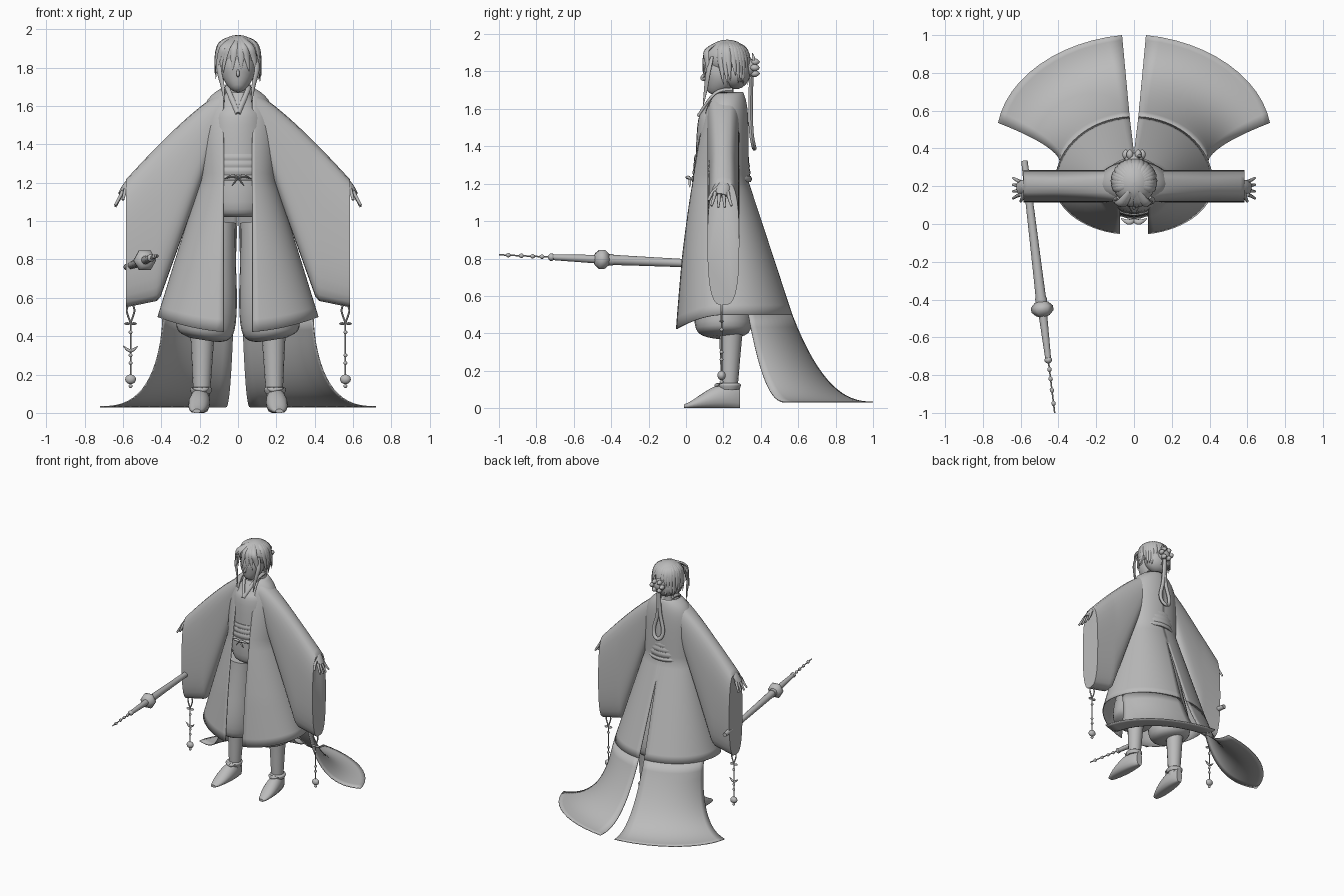
import bpy, bmesh, math, random
from mathutils import Vector

random.seed(4)
default_cube = bpy.data.objects.get("Cube")
if default_cube:
    bpy.data.objects.remove(default_cube)

grey = bpy.data.materials.new("plain grey")
grey.use_nodes = True
grey.diffuse_color = (0.5, 0.5, 0.5, 1)
grey.node_tree.nodes["Principled BSDF"].inputs["Base Color"].default_value = grey.diffuse_color


# Width rules along a strand, from start (s = 0) to end (s = 1)
def even(s):
    return 1


def spindle(s):
    return math.sin(math.pi * s)


def pointed(s):
    return math.sin(math.pi * (0.2 + 0.8 * s))


def narrowing(s):
    return 1 - 0.4 * s


def baggy(s):
    return math.sin(math.pi * (0.22 + 0.63 * s ** 1.6))


def head_shape(s):
    return 0.2 + 0.8 * math.sin(math.pi * 0.8 * s)


def steps(count):
    return [k / count for k in range(count + 1)]


def turns(count):
    return [math.tau * k / count for k in range(count)]


def rounded(value, power):
    return math.copysign(abs(value) ** power, value)


def resample(points, parts=5):
    """Smooth curve through a few points."""
    points = [Vector(p) for p in points]
    padded = [points[0]] + points + [points[-1]]
    curve = []
    for a, b, c, d in zip(padded, padded[1:], padded[2:], padded[3:]):
        for t in steps(parts)[:-1]:
            bend = (2 * a - 5 * b + 4 * c - d) + t * (3 * (b - c) + d - a)
            curve.append(b + t / 2 * (c - a + t * bend))
    return curve + [points[-1]]


def skin(name, rings, closed=True, mirror=False):
    """Join rings of points into a surface; open ones become thin cloth."""
    bm = bmesh.new()
    grid = [[bm.verts.new(point) for point in ring] for ring in rings]
    size = len(grid[0])
    for upper, lower in zip(grid, grid[1:]):
        for j in range(size if closed else size - 1):
            k = (j + 1) % size
            bm.faces.new((upper[j], upper[k], lower[k], lower[j]))
    if closed:
        bm.faces.new(grid[0])
        bm.faces.new(grid[-1])
    bmesh.ops.recalc_face_normals(bm, faces=bm.faces)
    mesh = bpy.data.meshes.new(name)
    bm.to_mesh(mesh)
    bm.free()
    mesh.shade_smooth()
    mesh.set_sharp_from_angle(angle=math.radians(45))
    mesh.materials.append(grey)
    part = bpy.data.objects.new(name, mesh)
    bpy.context.collection.objects.link(part)
    if not closed:
        part.modifiers.new("cloth", 'SOLIDIFY').thickness = 0.006
    if mirror:
        part.modifiers.new("mirror", 'MIRROR')


def loft(name, centre, depth, rows, mirror=False):
    """Upright form from rows of height and radius."""
    x, y = centre
    skin(name, [[(x + r * math.cos(t), y + r * depth * math.sin(t), z) for t in turns(28)]
                for z, r in resample(rows)], mirror=mirror)


def ball(name, centre, size):
    rings = []
    for s in steps(14):
        tilt = math.pi * (0.01 + 0.98 * s)
        rings.append([Vector(centre) + Vector((size[0] * math.sin(tilt) * math.cos(t),
                                               size[1] * math.sin(tilt) * math.sin(t),
                                               size[2] * math.cos(tilt))) for t in turns(24)])
    skin(name, rings)


def tube(name, path, width, shape=even, flat=1, mirror=False, sides=8):
    """Strand along a path, its width following a rule."""
    points = resample(path)
    side, rings = None, []
    for s, point, before, after in zip(steps(len(points) - 1), points,
                                       points[:1] + points, points[1:] + points[-1:]):
        along = (after - before).normalized()
        if side is None:
            side = along.cross(Vector((0, 0, 1)))
            if side.length < 0.3:
                side = along.cross(Vector((0, -1, 0)))
        side = (side - along * side.dot(along)).normalized()
        normal = side.cross(along) * flat
        radius = max(width * shape(s), 0.001)
        rings.append([point + radius * (side * math.cos(t) + normal * math.sin(t))
                      for t in turns(sides)])
    skin(name, rings, mirror=mirror)


# Long coat, open at the front and split at the back
def coat_point(z, u):
    down = 1.69 - z
    collar = math.exp(-down / 0.06)
    flare = max(0, down - 0.48)
    half = 0.2 - 0.11 * collar + 0.31 * flare
    front = 0.16 - 0.2 * math.sqrt(down)
    back = 0.335 - 0.03 * collar + 0.33 * flare
    start = math.asin(0.075 / half)
    end = math.pi - math.asin(max(0, 1.08 - z) * 0.04 / half)
    turn = start + (end - start) * u
    c, middle = math.cos(turn), 0.21
    y = middle - c * (middle - front if c > 0 else back - middle)
    hem = 0.08 * max(c, 0) ** 2 * max(0, 0.8 - z) / 0.3
    return Vector((half * math.sin(turn), y, z - hem))


coat_hem = 0.5
skin("coat", [[coat_point(1.69 + (coat_hem - 1.69) * s ** 1.3, u) for u in steps(32)]
              for s in steps(30)], closed=False, mirror=True)

# Train sweeping out behind along the ground
hem_line = [coat_point(coat_hem, 0.6 + 0.4 * u) for u in steps(12)]
train = [hem_line]
for s in steps(16)[1:]:
    z = 0.035 + (coat_hem - 0.035) * (1 - s) ** 2.4
    side_x = hem_line[0].x + (0.72 - hem_line[0].x) * s ** 1.6
    side_y = hem_line[0].y + (0.535 - hem_line[0].y) * s
    back_x = hem_line[-1].x + 0.04 * s
    back_y = hem_line[-1].y + (1 - hem_line[-1].y) * s
    row = []
    for u in steps(12):
        out = 0.8 * math.cos(u * math.pi / 2) + 0.2 * (1 - u)
        rear = 0.8 * math.sin(u * math.pi / 2) + 0.2 * u
        row.append((back_x + (side_x - back_x) * out, side_y + (back_y - side_y) * rear, z))
    train.append(row)
skin("coat_train", train, closed=False, mirror=True)

# Deep hanging sleeves
sleeve = []
for s in steps(24):
    top = 1.66 - 0.445 * s ** 1.2
    low = max(1.45 - 1.35 * s, 0.65 - 0.1 * s)
    middle, half = (top + low) / 2, (top - low) / 2
    sleeve.append([(0.1 + 0.485 * s, 0.2 + 0.085 * rounded(math.cos(t), 0.6),
                    middle + half * rounded(math.sin(t), 0.8)) for t in turns(28)])
skin("sleeve", sleeve, mirror=True)

# Hands
tube("palm", [(0.55, 0.2, 1.22), (0.585, 0.2, 1.185), (0.61, 0.19, 1.14)], 0.034, flat=0.45, mirror=True)
for k in range(4):
    spread = k - 1.5
    y, length = 0.19 + 0.022 * spread, 0.085 - 0.008 * abs(spread)
    tube("finger", [(0.6, y, 1.155), (0.62, y + 0.006 * spread, 1.155 - length / 2),
                    (0.64, y + 0.014 * spread, 1.155 - length)], 0.011, narrowing, mirror=True)
tube("thumb", [(0.58, 0.175, 1.18), (0.59, 0.14, 1.15), (0.6, 0.12, 1.11)], 0.012, narrowing, mirror=True)

# Inner robe, sash and cord
waist = (0, 0.19)
loft("robe", waist, 0.87, [(1.02, 0.11), (1.1, 0.16), (1.5, 0.15), (1.6, 0.11), (1.67, 0.06)])
for k in range(3):
    z, r = 1.33 - 0.035 * k, 0.17 + 0.004 * k
    loft("sash_band", waist, 0.87, [(z - 0.02, r - 0.005), (z, r), (z + 0.02, r - 0.005)])
loft("sash_cord", waist, 0.95, [(1.21, 0.165), (1.225, 0.172), (1.24, 0.165)])
tube("cord_bow", [(0, 0.02, 1.225), (0.03, 0.01, 1.235), (0.07, 0.03, 1.22)], 0.014, pointed, 0.6, True)
tube("cord_end", [(0, 0.02, 1.225), (0.035, 0.02, 1.18)], 0.008, pointed, 0.6, True)
tube("robe_collar", [(0.055, 0.25, 1.7), (0.05, 0.16, 1.68), (0, 0.07, 1.56)], 0.014, mirror=True)

# Baggy trousers, legs and shoes
tube("trouser_leg", [(0.11, 0.2, 1), (0.14, 0.2, 0.7), (0.17, 0.2, 0.45), (0.18, 0.2, 0.38)],
     0.155, baggy, mirror=True, sides=24)
tube("lower_leg", [(0.185, 0.24, 0.42), (0.19, 0.23, 0.05)], 0.065, narrowing, mirror=True, sides=16)
shoe = []
for s in steps(14):
    width = 0.056 * math.sqrt(math.sin(math.pi * (0.04 + 0.9 * s)))
    height = 0.02 + 0.11 * math.sin(math.pi * 0.65 * s) ** 1.3
    shoe.append([(0.215 - 0.025 * s + width * math.cos(t), 0.3 * s - 0.01,
                  max(0, height * (0.45 + 0.55 * math.sin(t)))) for t in turns(16)])
skin("shoe", shoe, mirror=True)
loft("ankle_cuff", (0.193, 0.23), 1.1, [(0.1, 0.05), (0.125, 0.058), (0.135, 0.045)], True)
tube("ankle_knot", [(0.15, 0.18, 0.13), (0.185, 0.165, 0.12), (0.24, 0.18, 0.13)], 0.014, spindle, mirror=True)

# Head and neck
loft("neck", (0, 0.215), 1, [(1.6, 0.05), (1.68, 0.04), (1.76, 0.042)])
tube("face", [(0, 0.135, 1.68), (0, 0.18, 1.77), (0, 0.2, 1.9)], 0.09, head_shape, 1.05, sides=24)
tube("nose", [(0, 0.11, 1.8), (0, 0.085, 1.765), (0, 0.1, 1.75)], 0.009, spindle)

# Hair cap, strands, fringe and side locks
ball("hair_cap", (0, 0.22, 1.87), (0.112, 0.12, 0.1))
ball("hair_back", (0, 0.265, 1.8), (0.105, 0.08, 0.095))
for s in steps(20):
    turn = math.pi * (1.2 * s - 0.1) + random.uniform(-0.05, 0.05)
    c, d = math.cos(turn), math.sin(turn)
    tip = random.uniform(1.72, 1.79)
    tube("hair_strand", [(0.02 * c, 0.215 + 0.02 * d, 1.96), (0.09 * c, 0.22 + 0.09 * d, 1.925),
                         (0.114 * c, 0.225 + 0.114 * d, 1.85), (0.12 * c, 0.235 + 0.1 * d, tip)],
         0.023, pointed, 0.5)
for s in steps(8):
    x = 0.16 * (s - 0.5) + random.uniform(-0.015, 0.015)
    tip = 1.5 * x + random.uniform(-0.01, 0.01)
    low = 1.8 - 0.4 * abs(x) + random.uniform(-0.02, 0.02)
    tube("fringe_lock", [(x / 3, 0.17, 1.955), (x, 0.11, 1.91), (1.3 * x, 0.09 + abs(x) / 3, 1.85),
                         (tip, 0.085 + abs(tip) / 3, low)], 0.02, pointed, 0.4)
tube("side_lock", [(0.085, 0.14, 1.88), (0.1, 0.12, 1.8), (0.08, 0.105, 1.7), (0.07, 0.09, 1.61)],
     0.016, pointed, 0.6, True)

# Bun, hair flower and looped braid
ball("hair_bun", (0, 0.335, 1.82), (0.05, 0.045, 0.05))
for t in turns(6):
    x, z = 0.044 * math.cos(t), 1.82 + 0.036 * math.sin(t)
    tube("hair_flower", [(x, 0.34, z), (x, 0.395, z)], 0.019, spindle)
tube("hair_pin", [(0.02, 0.34, 1.82), (0.03, 0.36, 1.86), (0.02, 0.355, 1.9)], 0.01, spindle)
tube("braid_loop", [(0, 0.35, 1.8), (0.01, 0.345, 1.6), (0.04, 0.35, 1.47), (0.03, 0.36, 1.41),
                    (0, 0.365, 1.39)], 0.015, flat=0.8, mirror=True)

# Sleeve tassels
for side in (-1, 1):
    x, y = 0.56 * side, 0.19
    for d in (-0.02, 0.02):
        tube("tassel_loop", [(x, y, 0.47), (x + d, y, 0.53), (x + d / 2, y, 0.57)], 0.005)
        tube("tassel_bow", [(x, y, 0.465), (x + 1.7 * d, y, 0.465)], 0.013, spindle, 0.6)
    tube("tassel_cord", [(x, y, 0.47), (x, y, 0.15)], 0.004)
    for z in (0.42, 0.3, 0.26, 0.14):
        ball("tassel_bead", (x, y, z), (0.01, 0.01, 0.01))
    ball("tassel_charm", (x, y, 0.175), (0.028, 0.022, 0.025))
    if side < 0:
        tube("tassel_crescent", [(x - 0.04, y, 0.35), (x, y, 0.323), (x + 0.04, y, 0.35)], 0.009, spindle)


# Sheathed sword held level at the right side
def sword_point(y):
    return -0.54 - 0.12 * y, y, 0.775 - 0.045 * y


def sword_part(name, start, end, width, shape=even, sides=12):
    tube(name, [sword_point(start), sword_point(end)], width, shape, sides=sides)


sword_part("scabbard", -0.42, 0.335, 0.028, narrowing)
sword_part("scabbard_mouth", -0.43, -0.39, 0.031)
sword_part("sword_guard", -0.5, -0.4, 0.062, spindle, 6)
sword_part("sword_grip", -0.46, -0.73, 0.024, narrowing)
sword_part("sword_pommel", -0.7, -0.74, 0.021, spindle)
sword_part("sword_cord", -0.73, -1, 0.004)
for y in (-0.77, -0.82, -0.88, -0.95):
    sword_part("sword_bead", y - 0.015, y + 0.015, 0.012, spindle)
